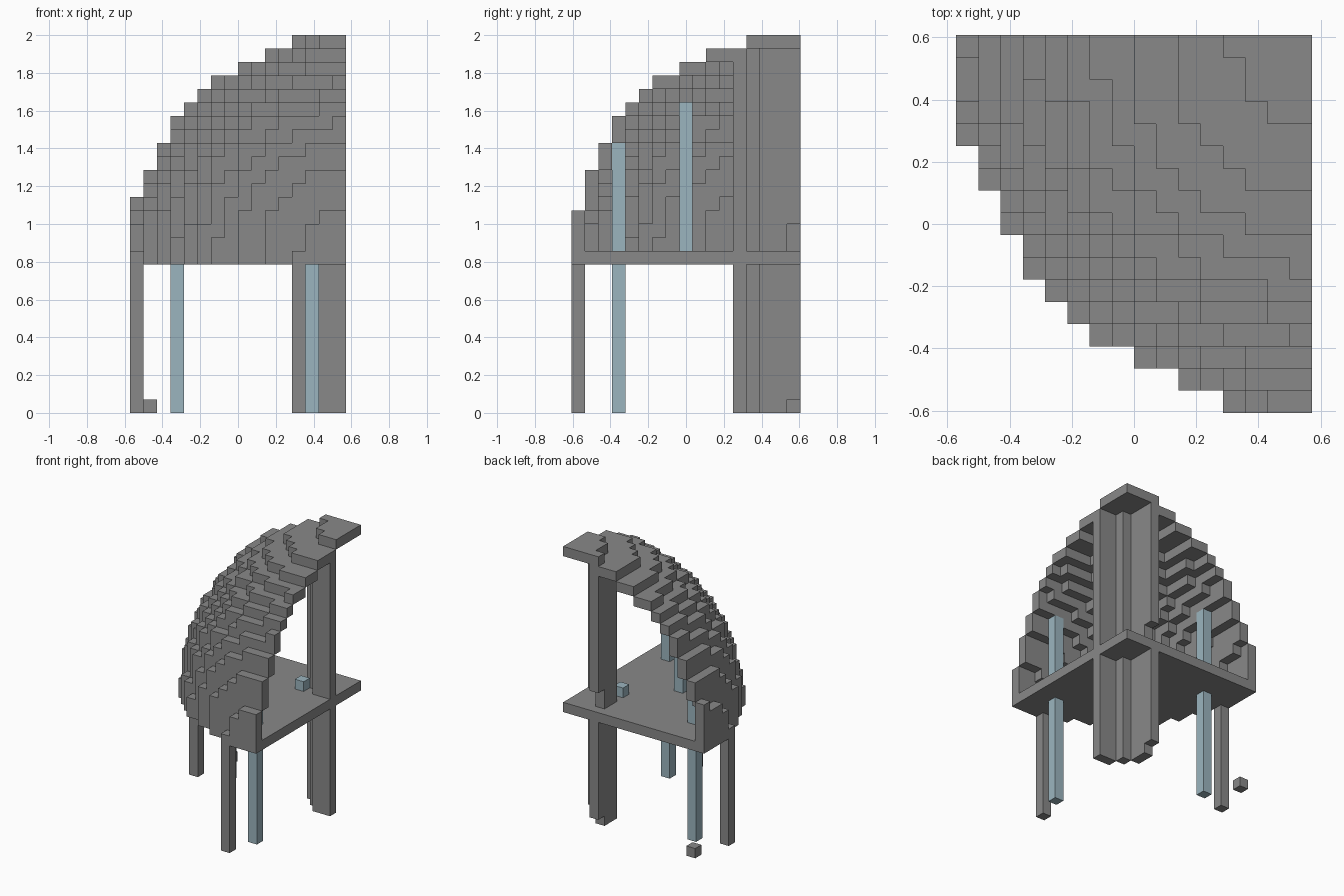
import bpy
import bmesh
from mathutils import Vector

cube = bpy.data.objects.get("Cube")
if cube:
    bpy.data.objects.remove(cube, do_unlink=True)

# Grid of cubic blocks: (u, v) count away from the dome axis at the
# back left corner, k counts up from the ground
BLOCK = 1 / 14
NX, NY, NZ = 16, 17, 28
FLOOR = 11
DOME_R2 = 16.5 ** 2
TOWER_R2 = 4.5 ** 2
AXES = [Vector((1, 0, 0)), Vector((0, 1, 0)), Vector((0, 0, 1))]


def make_material(name, rgb):
    mat = bpy.data.materials.new(name)
    mat.use_nodes = True
    colour = (*rgb, 1)
    mat.diffuse_color = colour
    mat.node_tree.nodes["Principled BSDF"].inputs["Base Color"].default_value = colour
    return mat


stone = make_material("grey stone", (0.25, 0.25, 0.25))
glass = make_material("pale blue glass", (0.33, 0.46, 0.52))


def inside(radius2, *cell):
    return sum(c * c for c in cell) <= radius2


def is_shell(radius2, *cell):
    """True for an inside block with an outward neighbour outside."""
    if not inside(radius2, *cell):
        return False
    for a in range(len(cell)):
        step = list(cell)
        step[a] += 1
        if not inside(radius2, *step):
            return True
    return False


def build(name, cells, mat):
    """Mesh the outer faces of a set of (u, v, k) blocks."""
    blocks = {(NX - u, NY - 1 - v, k) for u, v, k in cells}
    origin = Vector((-NX / 2, -NY / 2, 0))
    bm = bmesh.new()
    for block in blocks:
        centre = Vector(block) + origin + Vector((0.5, 0.5, 0.5))
        for a in range(3):
            for sign in (-1, 1):
                n = AXES[a] * sign
                if tuple(int(c) for c in Vector(block) + n) in blocks:
                    continue
                p = AXES[(a + 1) % 3] / 2
                q = AXES[(a + 2) % 3] / 2 * sign
                mid = centre + n / 2
                corners = (mid - p - q, mid + p - q, mid + p + q, mid - p + q)
                bm.faces.new([bm.verts.new(c * BLOCK) for c in corners])
    bmesh.ops.remove_doubles(bm, verts=bm.verts, dist=BLOCK / 10)
    mesh = bpy.data.meshes.new(name)
    bm.to_mesh(mesh)
    bm.free()
    mesh.materials.append(mat)
    obj = bpy.data.objects.new(name, mesh)
    bpy.context.collection.objects.link(obj)
    return obj


def column(u, v, bottom, top=NZ):
    """Blocks of a post, stopping at the floor slab and under the dome."""
    return {(u, v, k) for k in range(bottom, top)
            if k != FLOOR and (k < FLOOR or (
                inside(DOME_R2, u, v, k - FLOOR)
                and not is_shell(DOME_R2, u, v, k - FLOOR)))}


plan = [(u, v) for u in range(1, NX + 1) for v in range(NY)]

# Quarter round floor slab
build("floor", {(u, v, FLOOR) for u, v in plan if inside(DOME_R2, u, v)}, stone)

# Hollow eighth of a sphere above the floor
build("dome", {(u, v, k) for u, v in plan for k in range(FLOOR + 1, NZ)
               if is_shell(DOME_R2, u, v, k - FLOOR)}, stone)

# Curved tower wall on the axis, with low openings at the back edge
tower = set()
for u, v in plan:
    if is_shell(TOWER_R2, u, v):
        tower |= column(u, v, 0)
tower -= {(4, 0, k) for k in (0, FLOOR + 1, FLOOR + 2)}
build("tower_wall", tower, stone)

# Outer legs under the rim
build("front_leg", column(4, 16, 0, FLOOR), stone)
build("side_leg", column(16, 4, 0, FLOOR), stone)

# Loose block on the ground
build("ground_block", {(15, 0, 0)}, stone)

# Glass posts
build("front_glass_post", column(3, 13, 0), glass)
build("side_glass_post", column(13, 3, 0), glass)
build("middle_glass_post", column(8, 8, FLOOR + 1), glass)
build("floor_glass_block", {(4, 4, FLOOR + 1)}, glass)
